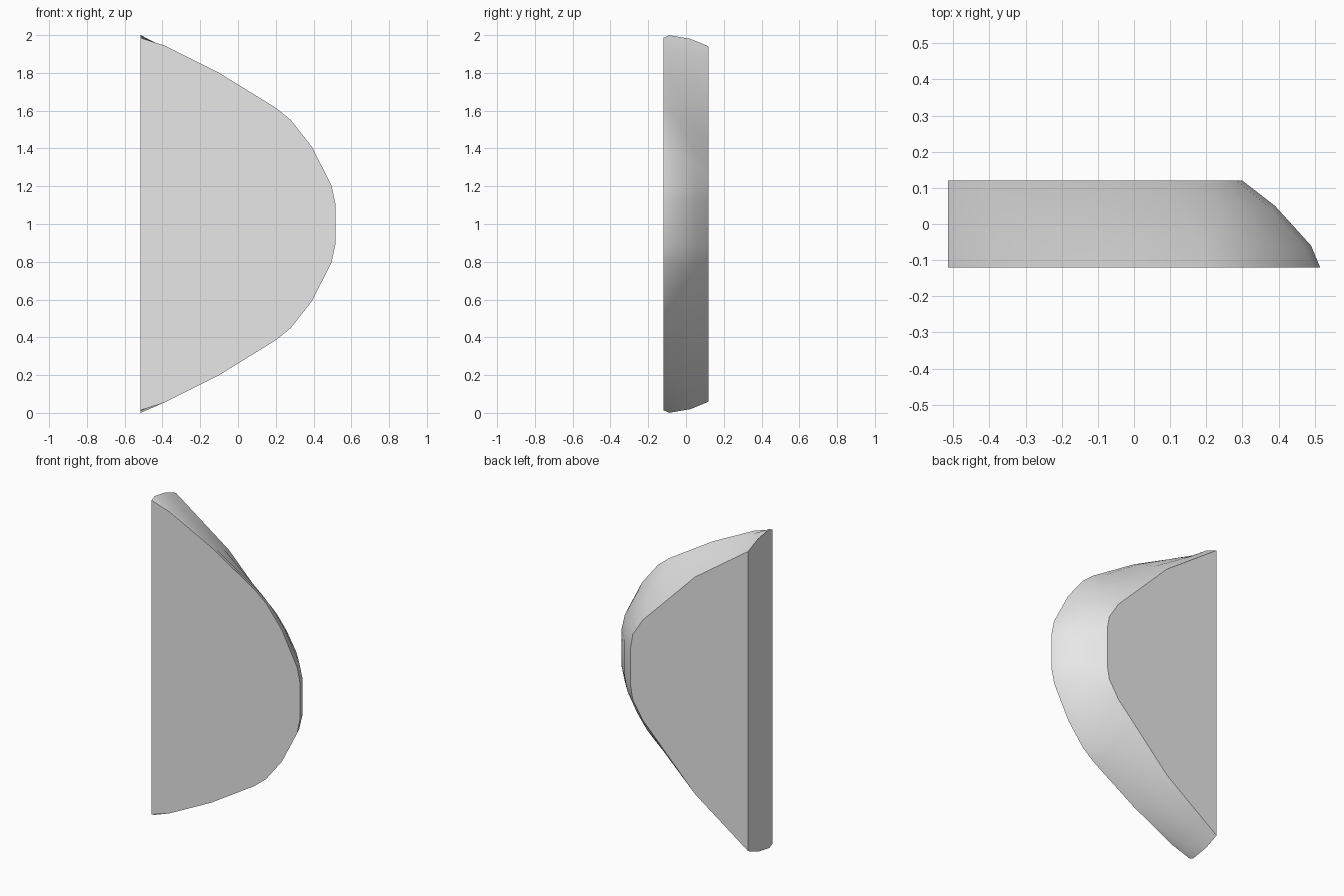
import bpy, bmesh, math

cube = bpy.data.objects.get("Cube")
if cube:
    bpy.data.objects.remove(cube, do_unlink=True)

# Half outlines of the front and back faces: x, distance from mid height
FRONT = [(-.515, .985), (-.39, .945), (-.1, .8), (.2, .615),
         (.28, .55), (.39, .41), (.495, .205), (.515, .11)]
BACK = [(-.515, .94), (-.40, .859), (-.146, .68), (.09, .441),
        (.217, .313), (.25, .26), (.285, .206), (.30, .12)]
# Rings: y at the flat side, y at the tip, blend towards back, bulge at the ends
RINGS = [(-.12, -.12, 0, 0), (-.09, -.06, .116, .02),
         (.025, .05, .58, .021), (.12, .12, 1, 0)]


def ring_points(y_side, y_tip, blend, bulge):
    half = []
    for i, (f, b) in enumerate(zip(FRONT, BACK)):
        x = f[0] + (b[0] - f[0]) * blend
        h = f[1] + (b[1] - f[1]) * blend + (bulge if i == 0 else 0)
        y = y_side + (y_tip - y_side) * i / (len(FRONT) - 1)
        half.append((x, y, h))
    upper = [(x, y, 1 + h) for x, y, h in half]
    lower = [(x, y, 1 - h) for x, y, h in reversed(half)]
    return upper + lower


# Curved plate lofted through the rings
bm = bmesh.new()
rings = [[bm.verts.new(p) for p in ring_points(*r)] for r in RINGS]
for a, b in zip(rings, rings[1:]):
    for i in range(len(a) - 1):
        bm.faces.new((a[i], a[i + 1], b[i + 1], b[i]))
bm.faces.new(rings[0])
bm.faces.new(rings[-1])
# Flat straight side
bm.faces.new([r[0] for r in rings] + [r[-1] for r in reversed(rings)])
bmesh.ops.recalc_face_normals(bm, faces=bm.faces)

mesh = bpy.data.meshes.new("curved_plate")
bm.to_mesh(mesh)
bm.free()
plate = bpy.data.objects.new("curved_plate", mesh)
bpy.context.collection.objects.link(plate)

# Plain grey material
grey = bpy.data.materials.new("light_grey")
grey.use_nodes = True
color = (.8, .8, .8, 1)
grey.diffuse_color = color
for node in grey.node_tree.nodes:
    if node.type == 'BSDF_PRINCIPLED':
        node.inputs["Base Color"].default_value = color
mesh.materials.append(grey)

# Smooth rim with sharp face borders
bpy.ops.object.select_all(action='DESELECT')
plate.select_set(True)
bpy.context.view_layer.objects.active = plate
bpy.ops.object.shade_smooth_by_angle(angle=math.radians(35))
